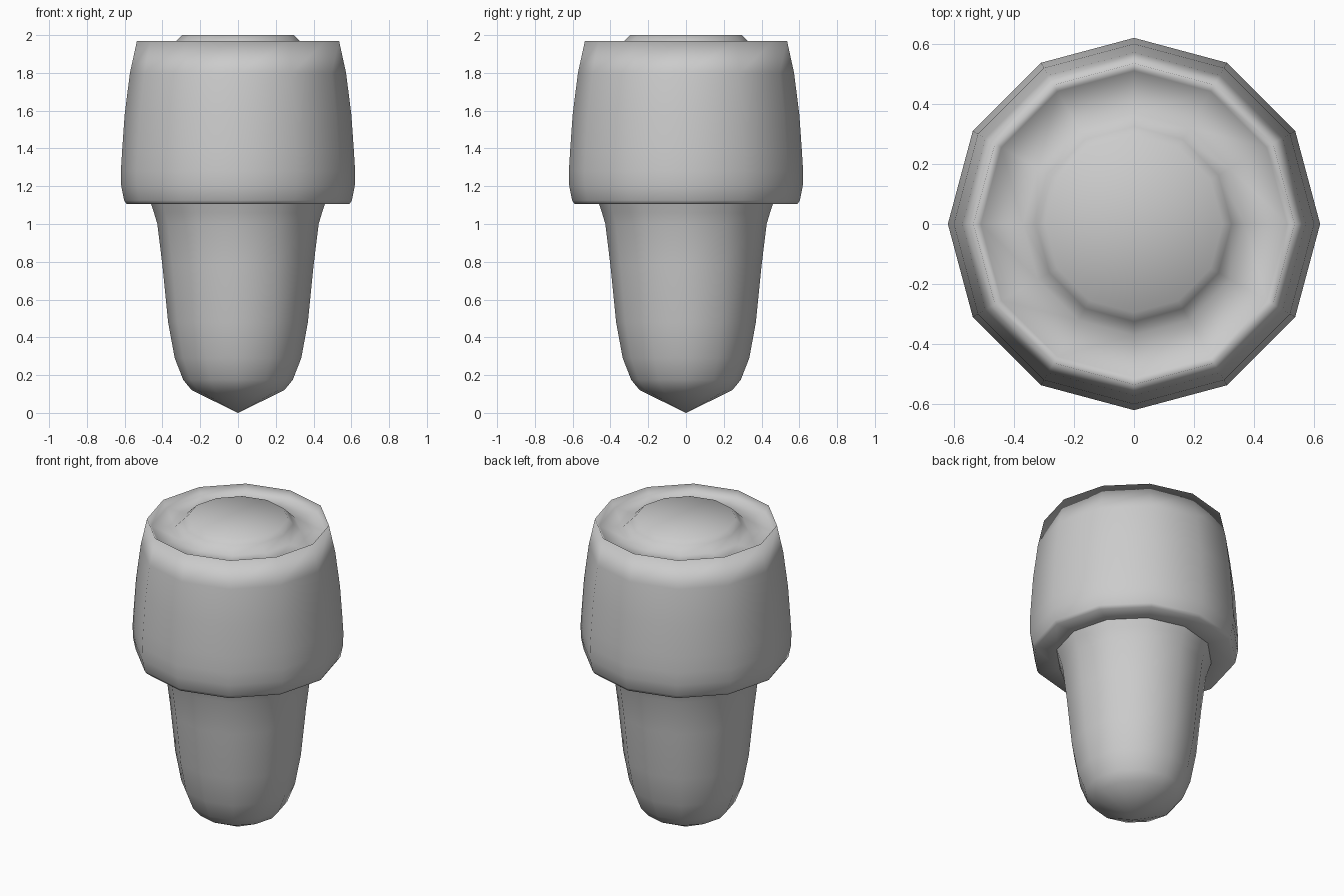
import bpy, bmesh, math

if "Cube" in bpy.data.objects:
    bpy.data.objects.remove(bpy.data.objects["Cube"])

SIDES = 12


def lathe(name, profile):
    """Revolve (radius, height) points, listed bottom to top, around z."""
    bm = bmesh.new()
    rings = []
    for r, z in profile:
        if r == 0:
            rings.append([bm.verts.new((0, 0, z))] * SIDES)
        else:
            rings.append([bm.verts.new((r * math.cos(math.tau * i / SIDES),
                                        r * math.sin(math.tau * i / SIDES), z))
                          for i in range(SIDES)])
    for low, high in zip(rings, rings[1:]):
        for i in range(SIDES):
            j = (i + 1) % SIDES
            corners = dict.fromkeys((low[i], low[j], high[j], high[i]))
            bm.faces.new(list(corners))
    bmesh.ops.recalc_face_normals(bm, faces=bm.faces)
    for f in bm.faces:
        f.smooth = True
    mesh = bpy.data.meshes.new(name)
    bm.to_mesh(mesh)
    bm.free()
    obj = bpy.data.objects.new(name, mesh)
    bpy.context.collection.objects.link(obj)
    return obj


# Tapered stem with a pointed foot and a flared neck
lathe("stem", [(0, 0), (0.245, 0.12), (0.29, 0.175), (0.335, 0.29),
               (0.37, 0.48), (0.40, 0.78), (0.427, 1.0), (0.445, 1.06),
               (0.46, 1.105)])

# Barrel-shaped cap: underside, outer wall, shallow groove and raised button
lathe("cap", [(0.46, 1.105), (0.59, 1.105), (0.603, 1.125), (0.618, 1.2),
              (0.62, 1.28), (0.614, 1.38), (0.60, 1.58), (0.572, 1.80),
              (0.535, 1.97), (0.51, 1.925), (0.37, 1.925), (0.325, 1.97),
              (0.295, 2.0), (0, 2.0)])
